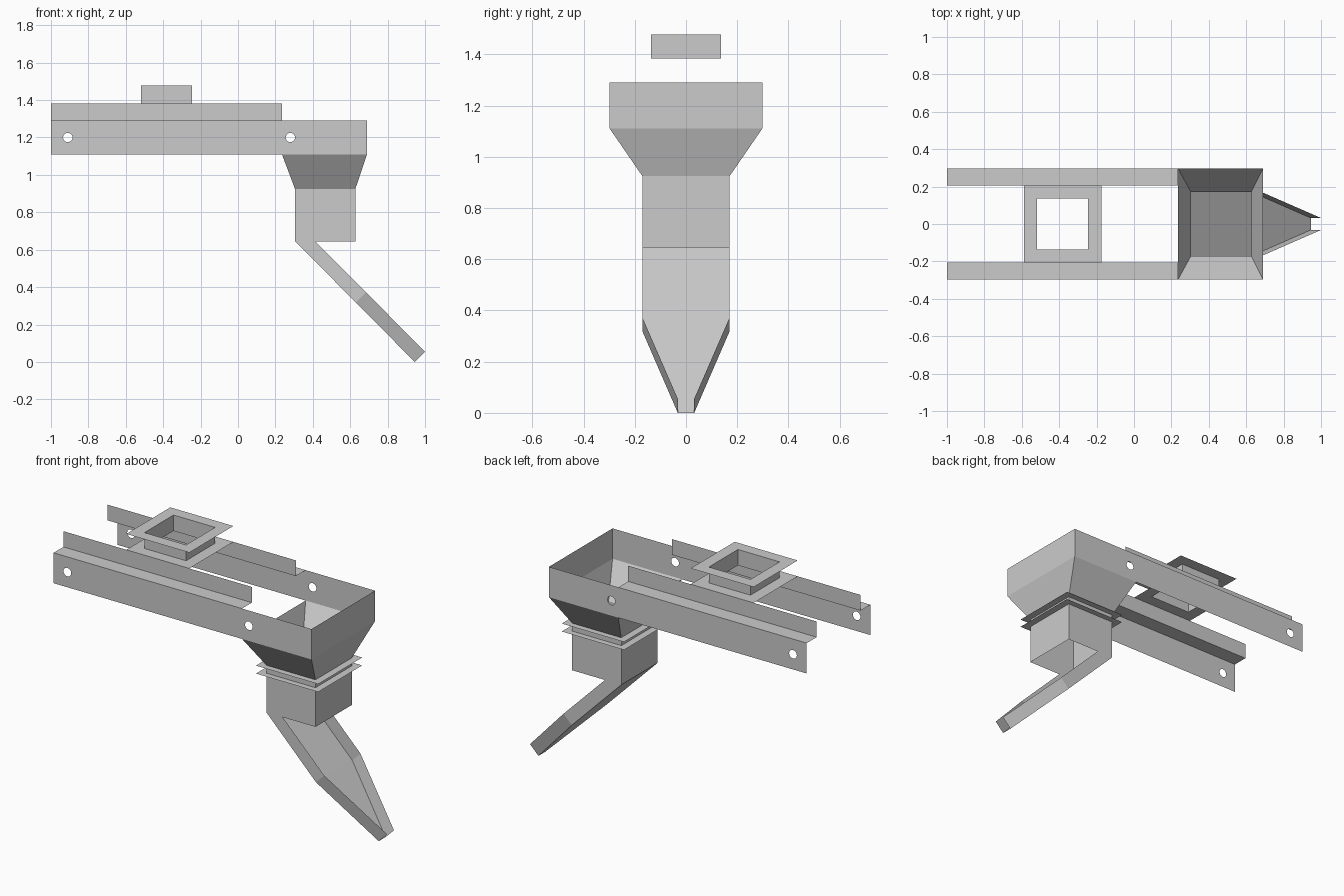
import bpy, bmesh, math

cube = bpy.data.objects.get("Cube")
if cube:
    bpy.data.objects.remove(cube, do_unlink=True)

steel = bpy.data.materials.new("sheet_steel_grey")
steel.use_nodes = True
GREY = (0.6, 0.6, 0.6, 1)
steel.diffuse_color = GREY
steel.node_tree.nodes["Principled BSDF"].inputs["Base Color"].default_value = GREY


def finish(name, bm):
    bmesh.ops.remove_doubles(bm, verts=bm.verts, dist=0.0005)
    bmesh.ops.recalc_face_normals(bm, faces=bm.faces)
    mesh = bpy.data.meshes.new(name)
    bm.to_mesh(mesh)
    bm.free()
    mesh.materials.append(steel)
    obj = bpy.data.objects.new(name, mesh)
    bpy.context.collection.objects.link(obj)
    return obj


def rect(x0, x1, half_y, z):
    return [(x0, -half_y, z), (x1, -half_y, z), (x1, half_y, z), (x0, half_y, z)]


def loft(name, loops):
    """Open sheet-metal skin through a series of rectangular loops."""
    bm = bmesh.new()
    rings = [[bm.verts.new(p) for p in loop] for loop in loops]
    for a, b in zip(rings, rings[1:]):
        for i in range(4):
            j = (i + 1) % 4
            bm.faces.new((a[i], a[j], b[j], b[i]))
    return finish(name, bm)


def sheet(name, faces):
    bm = bmesh.new()
    for pts in faces:
        bm.faces.new([bm.verts.new(p) for p in pts])
    return finish(name, bm)


def pierced_plate(name, x0, x1, y, z0, z1, holes, radius):
    """Upright plate with round bolt holes."""
    outlines = [[(x0, z0), (x1, z0), (x1, z1), (x0, z1)]]
    for hx, hz in holes:
        outlines.append([(hx + radius * math.cos(k * math.tau / 24),
                          hz + radius * math.sin(k * math.tau / 24)) for k in range(24)])
    bm = bmesh.new()
    edges = []
    for outline in outlines:
        vs = [bm.verts.new((x, y, z)) for x, z in outline]
        edges += [bm.edges.new((vs[i], vs[(i + 1) % len(vs)])) for i in range(len(vs))]
    bmesh.ops.triangle_fill(bm, edges=edges, use_beauty=True, normal=(0, 1, 0))
    return finish(name, bm)


# Key dimensions
BACK, BOX, END = -1.0, 0.235, 0.69
LOW, RAIL, LIP = 1.11, 1.29, 1.383
OUT, INN = 0.298, 0.206

# Side rails: pierced web, inward ledge and upright lip
for side, s in (("right", -1), ("left", 1)):
    pierced_plate(side + "_rail_web", BACK, END, s * OUT, LOW, RAIL,
                  [(-0.91, 1.2), (0.28, 1.2)], 0.025)
    sheet(side + "_rail_ledge", [
        [(BACK, s * OUT, RAIL), (BOX, s * OUT, RAIL), (BOX, s * INN, RAIL), (BACK, s * INN, RAIL)],
        [(BACK, s * INN, RAIL), (BOX, s * INN, RAIL), (BOX, s * INN, LIP), (BACK, s * INN, LIP)]])

# Closing plate at the hopper end
sheet("end_plate", [[(END, -OUT, LOW), (END, OUT, LOW), (END, OUT, RAIL), (END, -OUT, RAIL)]])

# Inlet collar with a flange at either end
inlet_hole, inlet_rim = (-0.518, -0.245, 0.136), (-0.588, -0.175, INN)
TOP = 1.477
loft("inlet_collar", [rect(*inlet_hole, LIP), rect(*inlet_hole, TOP)])
for name, z in (("inlet_base_flange", LIP), ("inlet_top_flange", TOP)):
    loft(name, [rect(*inlet_hole, z), rect(*inlet_rim, z)])

# Tapered hopper, square spout and its paired flanges
spout, spout_rim = (0.305, 0.627, 0.17), (0.262, 0.67, INN)
NECK, MOUTH = 0.924, 0.645
loft("hopper", [rect(BOX, END, OUT, LOW), rect(*spout, NECK)])
loft("spout", [rect(*spout, NECK), rect(*spout, MOUTH)])
for name, z in (("upper_spout_flange", NECK), ("lower_spout_flange", 0.877)):
    loft(name, [rect(*spout, z), rect(*spout_rim, z)])

# Sloping chute: floor tapering to a tip, with a wall on each side
w, t = 0.17, 0.032
floor = [(0.305, MOUTH, w), (0.63, 0.318, w), (0.945, 0, t)]
rim = [(0.412, MOUTH, w), (0.684, 0.372, w), (1.0, 0.055, t)]
faces = []
for a, b in zip(floor, floor[1:]):
    faces.append([(a[0], -a[2], a[1]), (b[0], -b[2], b[1]),
                  (b[0], b[2], b[1]), (a[0], a[2], a[1])])
for s in (-1, 1):
    for i in (0, 1):
        strip = (floor[i], floor[i + 1], rim[i + 1], rim[i])
        faces.append([(x, s * y, z) for x, z, y in strip])
sheet("discharge_chute", faces)
